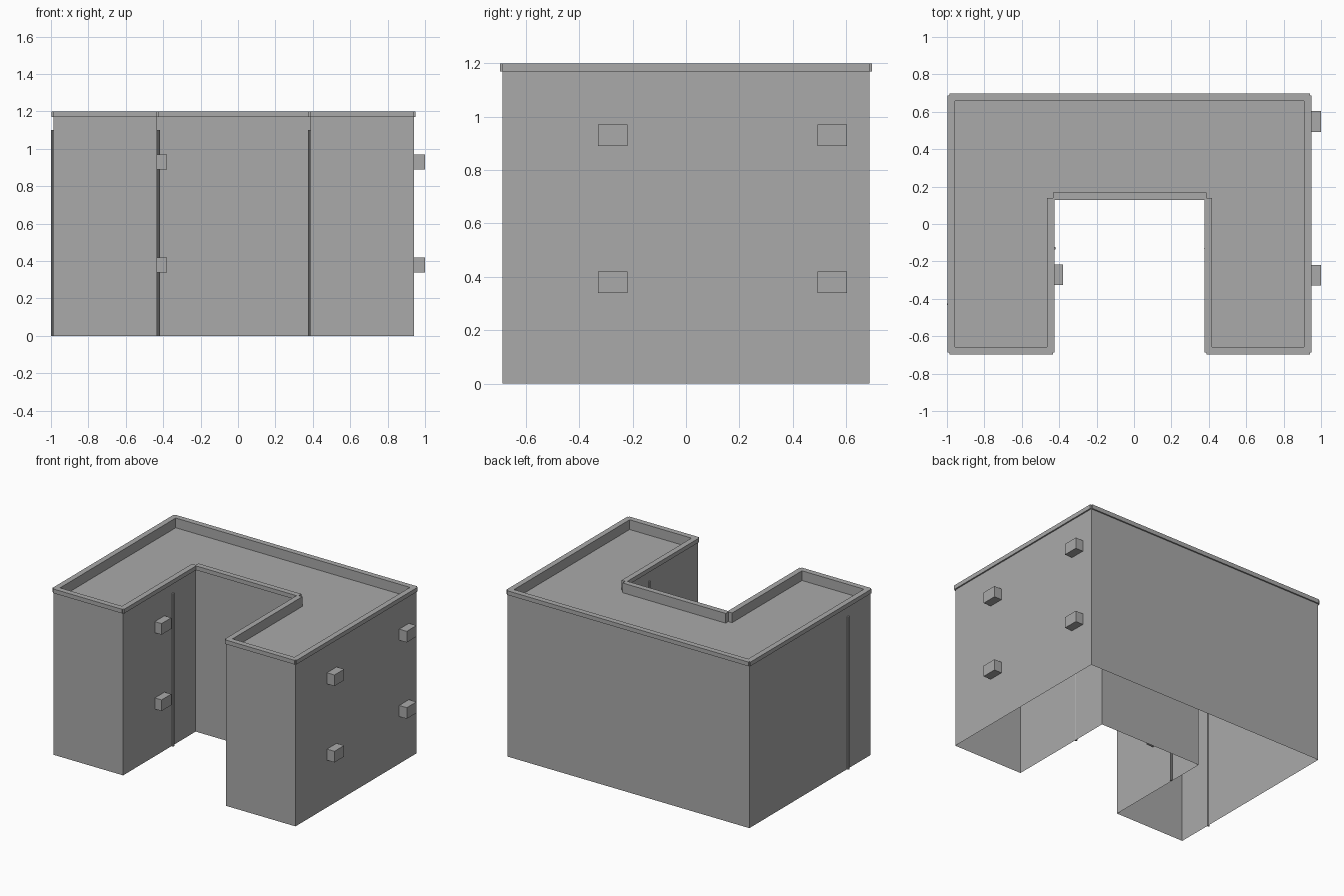
import bpy, bmesh
from mathutils import Vector

if "Cube" in bpy.data.objects:
    bpy.data.objects.remove(bpy.data.objects["Cube"])

WALL_TOP, ROOF_Z, BAND_Z = 1.2, 1.13, 1.17
OUT, INN = 0.01, 0.03          # trim overhang and parapet thickness

grey = bpy.data.materials.new("plain_grey")
grey.diffuse_color = (0.4, 0.4, 0.4, 1)
grey.use_nodes = True
grey.node_tree.nodes["Principled BSDF"].inputs["Base Color"].default_value = grey.diffuse_color


def add_object(name, bm):
    bmesh.ops.recalc_face_normals(bm, faces=bm.faces)
    mesh = bpy.data.meshes.new(name)
    bm.to_mesh(mesh)
    bm.free()
    mesh.materials.append(grey)
    obj = bpy.data.objects.new(name, mesh)
    bpy.context.collection.objects.link(obj)
    return obj


def box(name, x0, x1, y0, y1, z0, z1):
    bm = bmesh.new()
    bmesh.ops.create_cube(bm, size=1)
    for v in bm.verts:
        v.co = Vector((x0 if v.co.x < 0 else x1, y0 if v.co.y < 0 else y1,
                       z0 if v.co.z < 0 else z1))
    return add_object(name, bm)


# U-shaped plan, counter-clockwise
L, R, F, B = -0.987, 0.94, -0.688, 0.688
CL, CR, CB = -0.434, 0.387, 0.138
plan = [Vector(p) for p in ((L, F), (CL, F), (CL, CB), (CR, CB),
                            (CR, F), (R, F), (R, B), (L, B))]

# Walls with a sunken roof and an open underside
bm = bmesh.new()
low = [bm.verts.new((p.x, p.y, 0)) for p in plan]
high = [bm.verts.new((p.x, p.y, ROOF_Z)) for p in plan]
for i in range(len(plan)):
    j = (i + 1) % len(plan)
    bm.faces.new((low[i], low[j], high[j], high[i]))
bm.faces.new(high)
add_object("walls_and_roof", bm)

# Parapet with overhanging trim, one L-shaped strip per wall, unmitred at the corners
profile = [(0, ROOF_Z), (0, BAND_Z), (OUT, BAND_Z), (OUT, WALL_TOP),
           (-INN, WALL_TOP), (-INN, ROOF_Z)]
for i, a in enumerate(plan):
    b = plan[(i + 1) % len(plan)]
    d = (b - a).normalized()
    n = Vector((d.y, -d.x))
    bm = bmesh.new()
    ends = [[bm.verts.new((*(p + n * o), z)) for o, z in profile] for p in (a, b)]
    for k in range(len(profile)):
        m = (k + 1) % len(profile)
        bm.faces.new((ends[0][k], ends[0][m], ends[1][m], ends[1][k]))
    bm.faces.new(ends[0])
    bm.faces.new(ends[1])
    add_object("parapet_strip", bm)

# Drainpipes
for x, y in ((L - 0.005, -0.43), (CL + 0.008, -0.13), (CR - 0.004, -0.13)):
    bm = bmesh.new()
    bmesh.ops.create_cone(bm, cap_ends=True, segments=8, radius1=0.008,
                          radius2=0.008, depth=1.1)
    bmesh.ops.translate(bm, verts=bm.verts, vec=(x, y, 0.55))
    add_object("drainpipe", bm)

# Wall-mounted cooling units
for x0, x1, y in ((R, 1.0, -0.275), (R, 1.0, 0.548), (CL, -0.38, -0.272)):
    for z in (0.38, 0.93):
        box("cooling_unit", x0, x1, y - 0.055, y + 0.055, z - 0.04, z + 0.04)
